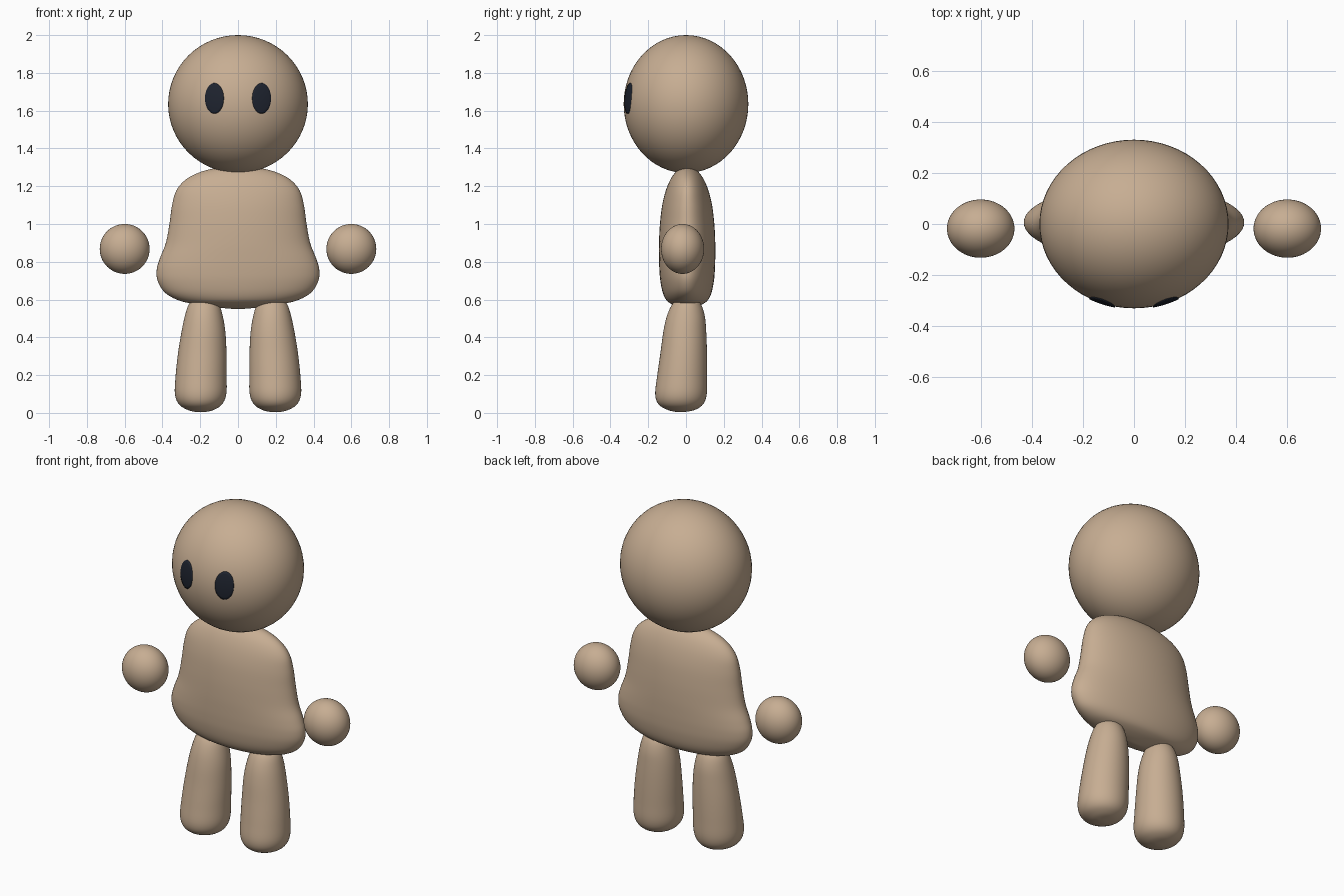
import bpy, bmesh
from math import sin, cos, pi, sqrt

if "Cube" in bpy.data.objects:
    bpy.data.objects.remove(bpy.data.objects["Cube"])


def material(name, rgb):
    m = bpy.data.materials.new(name)
    m.diffuse_color = (*rgb, 1)
    m.use_nodes = True
    m.node_tree.nodes["Principled BSDF"].inputs["Base Color"].default_value = m.diffuse_color
    return m


TAN = material("tan", (0.57, 0.42, 0.29))
DARK = material("dark", (0.013, 0.017, 0.028))


def finish(name, bm, mat):
    bmesh.ops.recalc_face_normals(bm, faces=bm.faces)
    for f in bm.faces:
        f.smooth = True
    me = bpy.data.meshes.new(name)
    bm.to_mesh(me)
    bm.free()
    me.materials.append(mat)
    ob = bpy.data.objects.new(name, me)
    bpy.context.collection.objects.link(ob)
    return ob


def ellipsoid(name, centre, radii):
    bm = bmesh.new()
    bmesh.ops.create_uvsphere(bm, u_segments=64, v_segments=32, radius=1)
    bmesh.ops.scale(bm, vec=radii, verts=bm.verts)
    bmesh.ops.translate(bm, vec=centre, verts=bm.verts)
    return finish(name, bm, TAN)


def spline(rows, steps=5):
    """Catmull-Rom through the section rows."""
    out = []
    for i in range(len(rows) - 1):
        a, b = rows[max(i - 1, 0)], rows[i]
        c, d = rows[i + 1], rows[min(i + 2, len(rows) - 1)]
        for k in range(steps):
            t = k / steps
            out.append([0.5 * (2 * q + (r - p) * t + (2 * p - 5 * q + 4 * r - s) * t * t
                        + (3 * q - p - 3 * r + s) * t ** 3)
                        for p, q, r, s in zip(a, b, c, d)])
    return out + [list(rows[-1])]


def loft(name, rows, side=1, n=64):
    """Skin elliptical sections (z, x0, x1, y0, y1) from bottom to top."""
    bm = bmesh.new()
    rings = []
    for z, x0, x1, y0, y1 in spline(rows):
        cx, cy, rx, ry = (x0 + x1) / 2, (y0 + y1) / 2, (x1 - x0) / 2, (y1 - y0) / 2
        rings.append([bm.verts.new((side * (cx + rx * cos(2 * pi * k / n)),
                                    cy + ry * sin(2 * pi * k / n), z)) for k in range(n)])
    for lo, hi in zip(rings, rings[1:]):
        for k in range(n):
            j = (k + 1) % n
            bm.faces.new((lo[k], lo[j], hi[j], hi[k]))
    bm.faces.new(rings[0])
    bm.faces.new(rings[-1])
    return finish(name, bm, TAN)


# Head
HC, HR = (0, 0, 1.635), (0.37, 0.33, 0.365)
ellipsoid("head", HC, HR)

# Body: flat bell with a flared hem
body = [(z, -w, w, 0.006 - d, 0.006 + d) for z, w, d in [
    (0.55, 0.02, 0.006), (0.56, 0.13, 0.045), (0.577, 0.24, 0.085), (0.60, 0.325, 0.112),
    (0.64, 0.39, 0.13), (0.70, 0.426, 0.142), (0.76, 0.43, 0.147), (0.82, 0.413, 0.149),
    (0.90, 0.382, 0.149), (1.00, 0.363, 0.144), (1.10, 0.349, 0.132), (1.18, 0.325, 0.112),
    (1.24, 0.27, 0.086), (1.28, 0.185, 0.056), (1.30, 0.09, 0.027), (1.305, 0.02, 0.006)]]
loft("body", body)

# Legs: tapered, with the foot pushed forward
leg = [(0.004, 0.18, 0.22, -0.045, -0.015), (0.015, 0.13, 0.265, -0.095, 0.045),
       (0.045, 0.085, 0.312, -0.145, 0.09), (0.10, 0.062, 0.334, -0.163, 0.11),
       (0.20, 0.06, 0.33, -0.152, 0.112), (0.32, 0.061, 0.317, -0.135, 0.111),
       (0.43, 0.067, 0.299, -0.12, 0.107), (0.51, 0.08, 0.282, -0.102, 0.1),
       (0.57, 0.098, 0.263, -0.076, 0.082), (0.60, 0.125, 0.238, -0.045, 0.055),
       (0.61, 0.175, 0.185, 0.0, 0.01)]


# Eye: oval patch hugging the head
def eye(name, side):
    bm = bmesh.new()
    n, rings = 40, 6
    grid = []
    for scale in (1.012, 0.98):
        for r in (range(1, rings + 1) if scale > 1 else (rings,)):
            row = []
            for k in range(n):
                x = side * 0.125 + 0.05 * r / rings * cos(2 * pi * k / n)
                dz = 0.03 + 0.081 * r / rings * sin(2 * pi * k / n)
                y = -HR[1] * scale * sqrt(1 - (x / HR[0]) ** 2 - (dz / HR[2]) ** 2)
                row.append(bm.verts.new((x, y, HC[2] + dz)))
            grid.append(row)
    bm.faces.new(grid[0])
    for a, b in zip(grid, grid[1:]):
        for k in range(n):
            j = (k + 1) % n
            bm.faces.new((a[k], a[j], b[j], b[k]))
    bm.faces.new(grid[-1])
    finish(name, bm, DARK)


# Paired parts
for label, s in (("right", 1), ("left", -1)):
    loft(label + "_leg", leg, s)
    ellipsoid(label + "_hand", (s * 0.6, -0.018, 0.868), (0.132, 0.114, 0.132))
    eye(label + "_eye", s)
